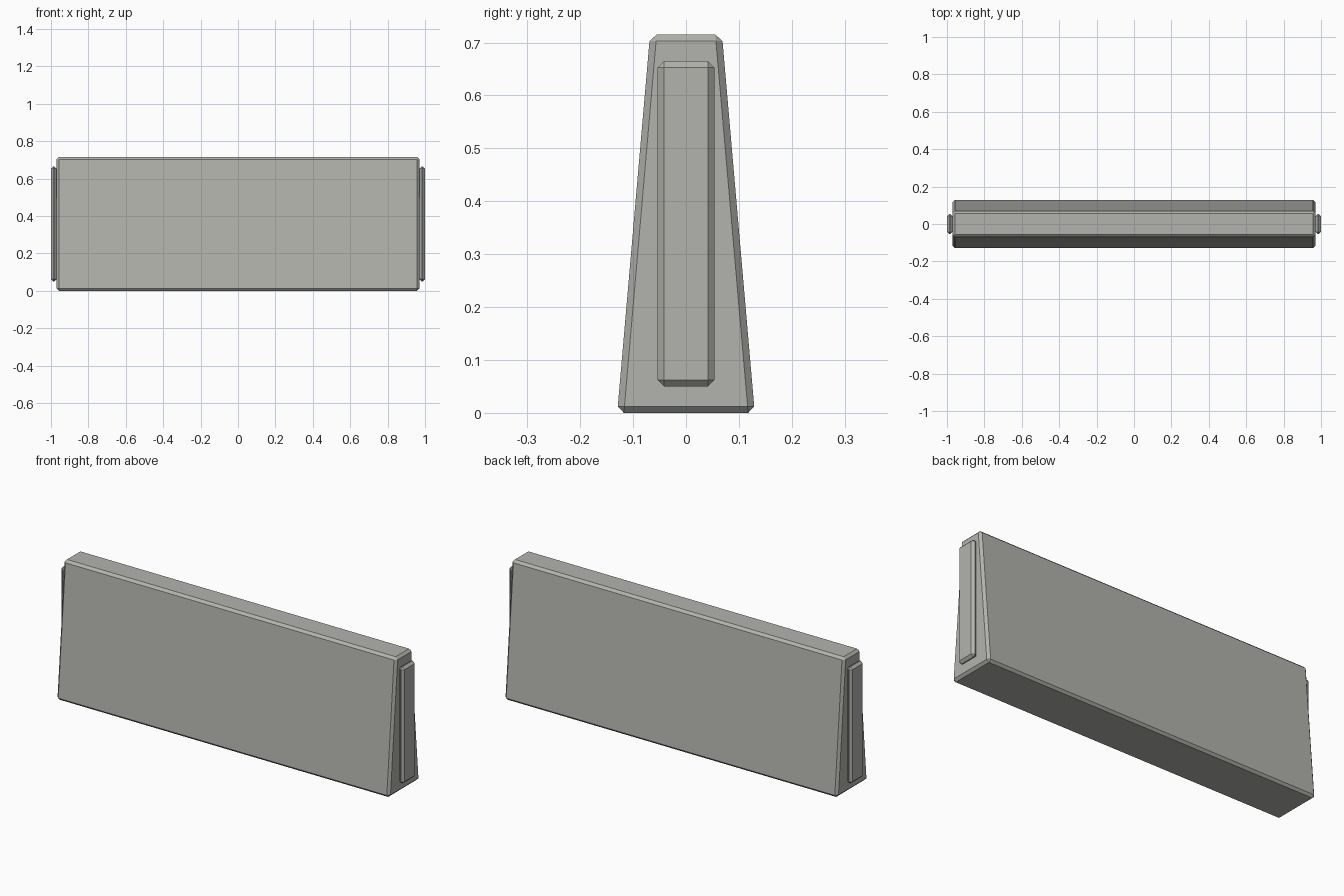
import bpy
import bmesh

cube = bpy.data.objects.get("Cube")
if cube:
    bpy.data.objects.remove(cube, do_unlink=True)

# Single concrete colour
concrete = bpy.data.materials.new("concrete grey")
concrete.use_nodes = True
colour = (0.45, 0.45, 0.42, 1)
concrete.diffuse_color = colour
concrete.node_tree.nodes["Principled BSDF"].inputs["Base Color"].default_value = colour


def chamfered_block(name, x0, x1, z0, z1, base_half, top_half, chamfer):
    """Block with a tapered depth and flat chamfered edges."""
    mesh = bpy.data.meshes.new(name)
    bm = bmesh.new()
    bmesh.ops.create_cube(bm, size=2)
    for v in bm.verts:
        upper = v.co.z > 0
        v.co.x = x1 if v.co.x > 0 else x0
        v.co.y *= top_half if upper else base_half
        v.co.z = z1 if upper else z0
    bmesh.ops.bevel(bm, geom=bm.edges[:], offset=chamfer, segments=1,
                    affect='EDGES', profile=0.5)
    bmesh.ops.recalc_face_normals(bm, faces=bm.faces[:])
    bm.to_mesh(mesh)
    bm.free()
    mesh.materials.append(concrete)
    obj = bpy.data.objects.new(name, mesh)
    bpy.context.collection.objects.link(obj)
    return obj


# Tapered wall slab
chamfered_block("barrier_body", -0.97, 0.97, 0, 0.715, 0.13, 0.068, 0.0125)

# Raised end plates
for side, x0, x1 in (("left", 0.97, 1.0), ("right", -1.0, -0.97)):
    chamfered_block(side + "_end_plate", x0, x1, 0.05, 0.665, 0.054, 0.054, 0.0125)
